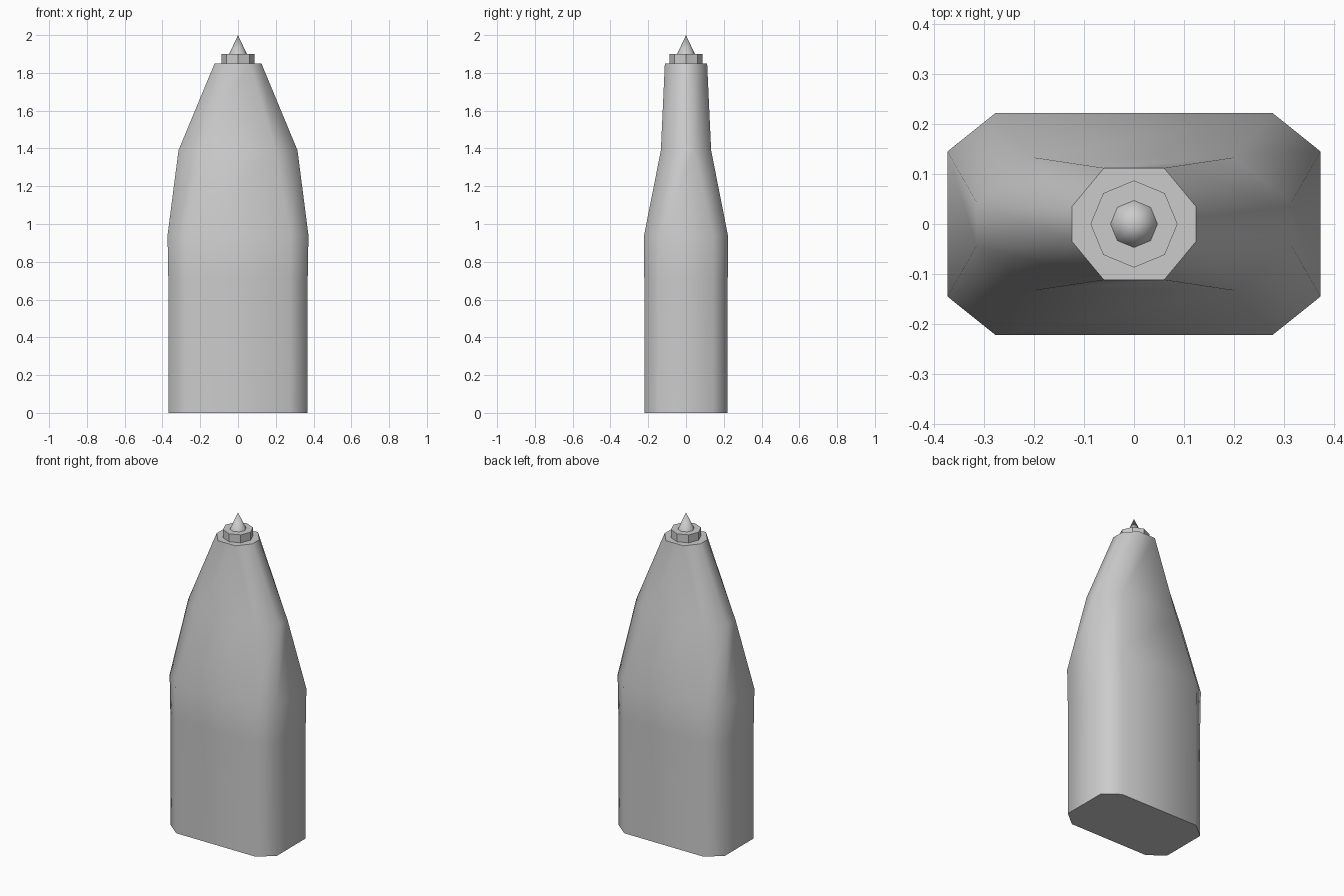
import bpy, bmesh, math

if "Cube" in bpy.data.objects:
    bpy.data.objects.remove(bpy.data.objects["Cube"])

grey = bpy.data.materials.new("plain grey")
grey.diffuse_color = (0.6, 0.6, 0.6, 1)
grey.use_nodes = True
grey.node_tree.nodes["Principled BSDF"].inputs["Base Color"].default_value = grey.diffuse_color


def octagon(ax, ay, bx, by):
    """Chamfered rectangle: long-side corner (ax, ay), short-side corner (bx, by)."""
    return [(bx, -by), (bx, by), (ax, ay), (-ax, ay),
            (-bx, by), (-bx, -by), (-ax, -ay), (ax, -ay)]


def finish(obj, angle):
    obj.data.materials.append(grey)
    bpy.ops.object.select_all(action='DESELECT')
    obj.select_set(True)
    bpy.context.view_layer.objects.active = obj
    bpy.ops.object.shade_smooth_by_angle(angle=math.radians(angle))


def loft(name, sections, angle):
    """Skin a stack of octagonal sections and cap both ends."""
    bm = bmesh.new()
    rings = [[bm.verts.new((x, y, z)) for x, y in octagon(*s)] for z, *s in sections]
    for low, high in zip(rings, rings[1:]):
        for i in range(8):
            j = (i + 1) % 8
            bm.faces.new((low[i], low[j], high[j], high[i]))
    bm.faces.new(rings[0][::-1])
    bm.faces.new(rings[-1])
    mesh = bpy.data.meshes.new(name)
    bm.to_mesh(mesh)
    bm.free()
    obj = bpy.data.objects.new(name, mesh)
    bpy.context.collection.objects.link(obj)
    finish(obj, angle)


def cone(name, r1, r2, z, depth, angle):
    bpy.ops.mesh.primitive_cone_add(vertices=8, radius1=r1, radius2=r2, depth=depth,
                                    location=(0, 0, z + depth / 2))
    obj = bpy.context.object
    obj.name = name
    finish(obj, angle)


# Tapered tower body: z, then the two corner points of each section
loft("tower_body", [
    (0.00, 0.274, 0.221, 0.369, 0.144),
    (0.71, 0.274, 0.221, 0.369, 0.144),
    (0.94, 0.277, 0.222, 0.373, 0.145),
    (1.39, 0.200, 0.133, 0.315, 0.043),
    (1.85, 0.060, 0.112, 0.124, 0.035),
], 60)

# Collar and pointed tip
cone("collar", 0.087, 0.087, 1.85, 0.05, 30)
cone("tip", 0.047, 0, 1.90, 0.10, 80)
